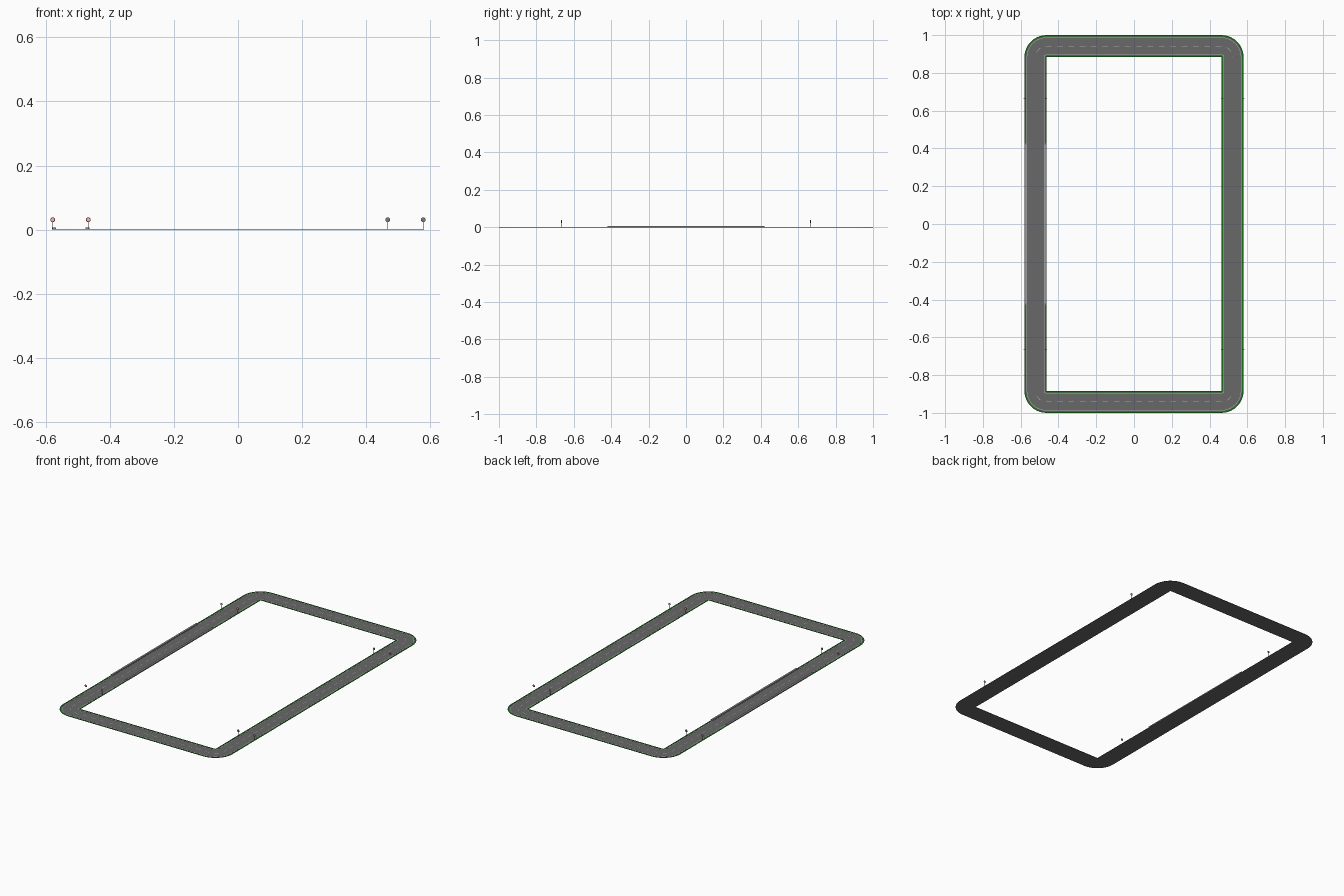
import bpy, bmesh, math
from mathutils import Vector

if "Cube" in bpy.data.objects:
    bpy.data.objects.remove(bpy.data.objects["Cube"])

OX, OY = 0.58, 1.0          # outer half sizes of the road
W = 0.117                   # road width
CX, CY = OX - W, OY - W     # corner pivots, at the inner corners


def mat(name, c):
    m = bpy.data.materials.new(name)
    m.diffuse_color = (*c, 1)
    m.use_nodes = True
    m.node_tree.nodes["Principled BSDF"].inputs["Base Color"].default_value = m.diffuse_color
    return m


ASPHALT = mat("asphalt", (0.14, 0.14, 0.14))
GREEN = mat("grass_green", (0.01, 0.16, 0.01))
PAINT = mat("line_paint", (0.42, 0.42, 0.42))
STONE = mat("kerb_grey", (0.28, 0.28, 0.28))
RED = mat("sign_red", (0.6, 0.03, 0.03))
WHITE = mat("sign_white", (0.85, 0.85, 0.85))
METAL = mat("pole_metal", (0.2, 0.2, 0.2))


def finish(name, bm, m):
    bmesh.ops.recalc_face_normals(bm, faces=bm.faces)
    me = bpy.data.meshes.new(name)
    bm.to_mesh(me)
    bm.free()
    me.materials.append(m)
    o = bpy.data.objects.new(name, me)
    bpy.context.collection.objects.link(o)
    return o


def path(r, n=10):
    """Loop at distance r from the inner edge, starting mid left side, clockwise."""
    pts = [Vector((-CX - r, 0.43))]
    for sx, sy, a0 in ((-1, 1, 180), (1, 1, 90), (1, -1, 0), (-1, -1, -90)):
        for i in range(n + 1):
            a = math.radians(a0 - 90 * i / n)
            pts.append(Vector((sx * CX + r * math.cos(a), sy * CY + r * math.sin(a))))
    pts.append(Vector((-CX - r, -0.43)))
    return pts


def band(name, r0, r1, z0, z1, m, closed):
    """Rectangular section swept round the circuit."""
    bm = bmesh.new()
    rings = []
    for p, q in zip(path(r0), path(r1)):
        rings.append([bm.verts.new((v.x, v.y, z)) for v, z in ((p, z0), (q, z0), (q, z1), (p, z1))])
    pairs = list(zip(rings, rings[1:]))
    if closed:
        pairs.append((rings[-1], rings[0]))
    else:
        bm.faces.new(rings[0])
        bm.faces.new(rings[-1])
    for a, b in pairs:
        for i in range(4):
            j = (i + 1) % 4
            bm.faces.new((a[i], a[j], b[j], b[i]))
    return finish(name, bm, m)


def box(name, x0, x1, y0, y1, z0, z1, m):
    bm = bmesh.new()
    bmesh.ops.create_cube(bm, size=1)
    for v in bm.verts:
        v.co = ((x0, x1)[v.co.x > 0], (y0, y1)[v.co.y > 0], (z0, z1)[v.co.z > 0])
    return finish(name, bm, m)


def cylinder(name, r, depth, loc, m, along_y=False, seg=16):
    bpy.ops.mesh.primitive_cylinder_add(vertices=seg, radius=r, depth=depth, location=loc,
                                        rotation=(math.pi / 2 if along_y else 0, 0, 0))
    o = bpy.context.object
    o.name = name
    o.data.materials.append(m)
    bpy.ops.object.shade_smooth_by_angle()


# road surface, green verges and painted edge lines
band("road", 0.0005, W, 0, 0.001, ASPHALT, True)
band("inner_verge", 0.0005, 0.008, 0.0005, 0.0018, GREEN, False)
band("outer_verge", W - 0.008, W, 0.0005, 0.0018, GREEN, False)
band("inner_edge_line", 0.012, 0.0145, 0.0005, 0.0013, PAINT, True)
band("outer_edge_line", W - 0.0145, W - 0.012, 0.0005, 0.0013, PAINT, True)

# dashed centre line, walked along the mid path
mid = path(W / 2)
mid.append(mid[0])
bm = bmesh.new()
dash, gap, pos, length = 0.03, 0.03, 0.0, 0.0
for a, b in zip(mid, mid[1:]):
    d = (b - a).length
    t = (b - a).normalized()
    n = Vector((-t.y, t.x)) * 0.0012
    s = 0.0
    while s < d - 1e-6:
        phase = (length + s) % (dash + gap)
        on = phase < dash - 1e-6
        e = min(d, s + max((dash if on else dash + gap) - phase, 1e-4))
        if on:
            p, q = a + t * s, a + t * e
            bm.faces.new([bm.verts.new((v.x, v.y, 0.0013)) for v in (p + n, p - n, q - n, q + n)])
        s = e
    length += d
finish("centre_dashes", bm, PAINT)

# raised kerbs along the left straight
box("outer_kerb", -OX, -OX + 0.012, -0.42, 0.42, 0.0, 0.007, STONE)
box("inner_kerb", -CX - 0.012, -CX, -0.42, 0.42, 0.0, 0.007, STONE)

# round signs: left ones face front, right ones face back
for x in (-0.578, -0.467, 0.467, 0.578):
    f = -1 if x < 0 else 1
    for y in (-0.665, 0.665):
        cylinder("sign_pole", 0.0008, 0.029, (x, y, 0.0155), METAL, seg=8)
        cylinder("sign_back", 0.0075, 0.001, (x, y + f * 0.001, 0.031), METAL, True)
        cylinder("sign_rim", 0.0075, 0.0008, (x, y + f * 0.0018, 0.031), RED, True)
        cylinder("sign_face", 0.005, 0.0008, (x, y + f * 0.0023, 0.031), WHITE, True)
